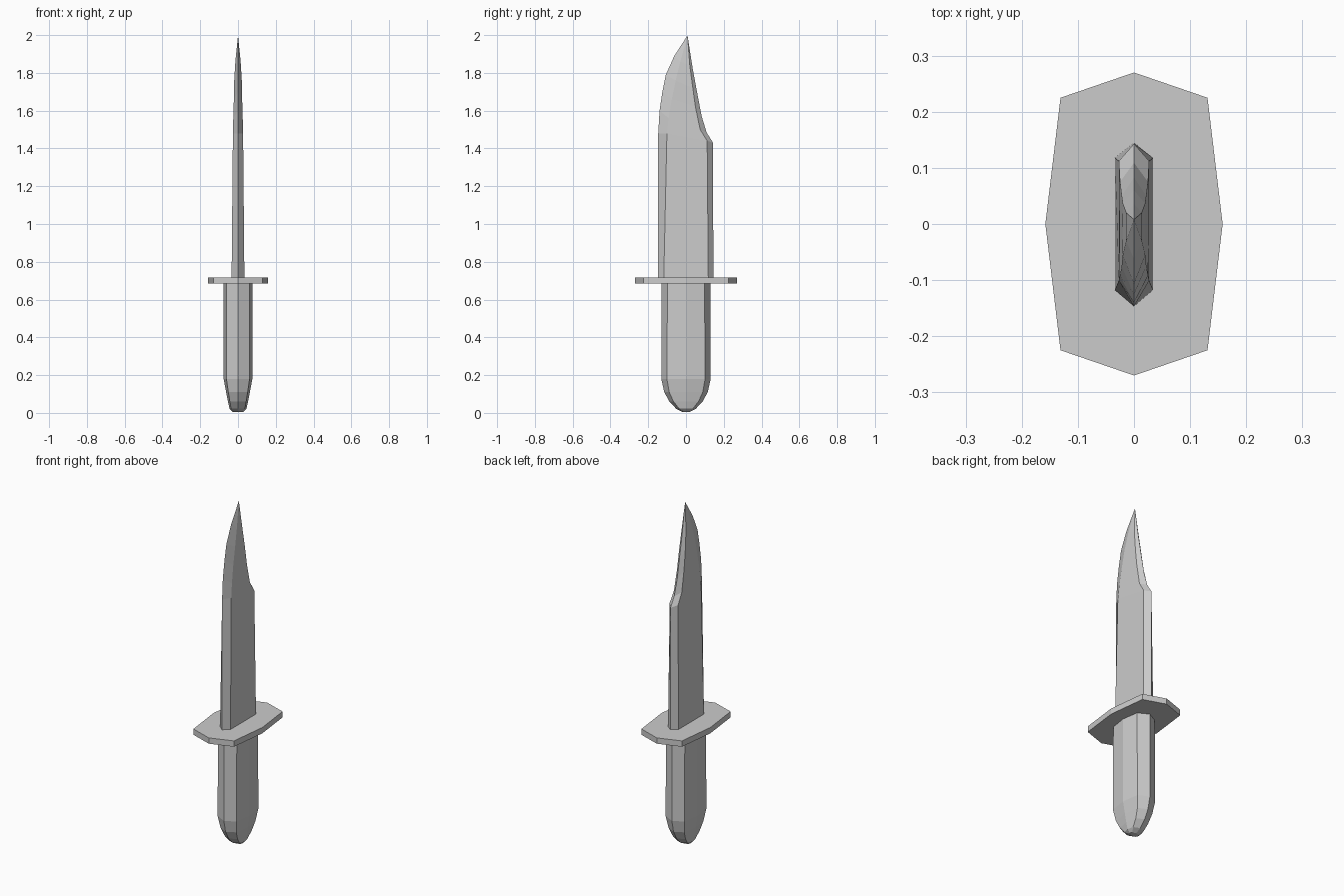
import bpy, bmesh

if "Cube" in bpy.data.objects:
    bpy.data.objects.remove(bpy.data.objects["Cube"])


def loft(name, rings, tip=None):
    """Skin a list of equal-length rings, with flat end caps or a pointed tip."""
    bm = bmesh.new()
    loops = [[bm.verts.new(p) for p in ring] for ring in rings]
    n = len(loops[0])
    for a, b in zip(loops, loops[1:]):
        for i in range(n):
            j = (i + 1) % n
            bm.faces.new((a[i], a[j], b[j], b[i]))
    bm.faces.new(loops[0][::-1])
    if tip:
        t = bm.verts.new(tip)
        for i in range(n):
            bm.faces.new((loops[-1][i], loops[-1][(i + 1) % n], t))
    else:
        bm.faces.new(loops[-1])
    bmesh.ops.recalc_face_normals(bm, faces=bm.faces)
    mesh = bpy.data.meshes.new(name)
    bm.to_mesh(mesh)
    bm.free()
    obj = bpy.data.objects.new(name, mesh)
    bpy.context.collection.objects.link(obj)
    return obj


def octagon(z, x_mid, x_corner, y_corner, y_end):
    """Long eight-sided section, widest at the middle of each side."""
    return [(0, -y_end, z), (x_corner, -y_corner, z), (x_mid, 0, z),
            (x_corner, y_corner, z), (0, y_end, z), (-x_corner, y_corner, z),
            (-x_mid, 0, z), (-x_corner, -y_corner, z)]


# Grip with rounded pommel end
loft("grip", [octagon(*s) for s in (
    (0.005, 0.028, 0.022, 0.012, 0.018),
    (0.022, 0.045, 0.036, 0.036, 0.052),
    (0.06, 0.053, 0.043, 0.066, 0.088),
    (0.11, 0.063, 0.051, 0.089, 0.115),
    (0.18, 0.076, 0.061, 0.101, 0.131),
    (0.69, 0.076, 0.061, 0.098, 0.131))])

# Guard plate
loft("guard", [octagon(z, 0.158, 0.131, 0.225, 0.27) for z in (0.684, 0.718)])

# Blade rows: half thickness, then (y, z) of cutting edge, its bevel,
# spine bevel and spine edge
rows = [
    (0.034, (-0.147, 0.70), (-0.118, 0.70), (0.118, 0.70), (0.145, 0.70)),
    (0.027, (-0.147, 1.48), (-0.101, 1.48), (0.112, 1.44), (0.143, 1.43)),
    (0.025, (-0.14, 1.60), (-0.092, 1.56), (0.075, 1.50), (0.109, 1.485)),
    (0.022, (-0.125, 1.70), (-0.075, 1.66), (0.05, 1.62), (0.083, 1.57)),
    (0.020, (-0.107, 1.79), (-0.055, 1.76), (0.036, 1.72), (0.06, 1.69)),
    (0.014, (-0.062, 1.89), (-0.030, 1.86), (0.020, 1.84), (0.036, 1.82)),
]
loft("blade", [[(0, *e), (x, *b), (x, *sb), (0, *s), (-x, *sb), (-x, *b)]
               for x, e, b, sb, s in rows], tip=(0, 0.008, 1.998))
